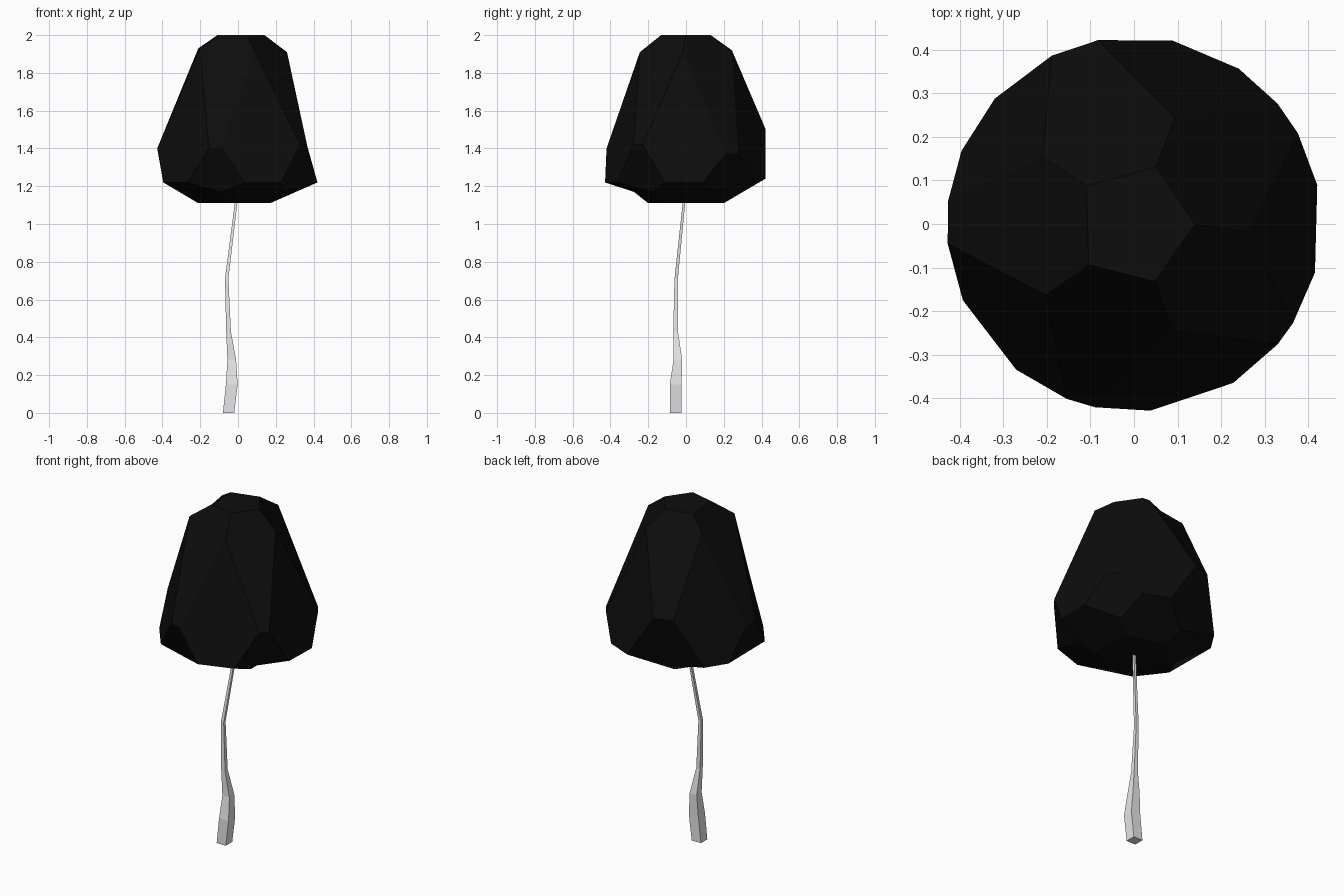
import bpy
import bmesh
from math import cos, sin, radians

default = bpy.data.objects.get("Cube")
if default:
    bpy.data.objects.remove(default, do_unlink=True)


def make_material(name, value):
    mat = bpy.data.materials.new(name)
    mat.use_nodes = True
    colour = (value, value, value, 1)
    mat.diffuse_color = colour
    bsdf = mat.node_tree.nodes["Principled BSDF"]
    bsdf.inputs["Base Color"].default_value = colour
    return mat


def finish(bm, name, material):
    """Turn a bmesh into a flat shaded object."""
    bmesh.ops.recalc_face_normals(bm, faces=bm.faces)
    mesh = bpy.data.meshes.new(name)
    bm.to_mesh(mesh)
    bm.free()
    mesh.materials.append(material)
    obj = bpy.data.objects.new(name, mesh)
    bpy.context.collection.objects.link(obj)
    return obj


def ring(bm, radius, angles, heights):
    """Vertices around the z axis at the given angles in degrees."""
    return [bm.verts.new((radius * cos(radians(a)), radius * sin(radians(a)), z))
            for a, z in zip(angles, heights)]


leaf_black = make_material("leaf black", 0.004)
trunk_grey = make_material("trunk pale grey", 0.8)

# Crown: five-sided faceted solid made of pentagons and hexagons
bm = bmesh.new()
top = ring(bm, 0.14, (0, 69, 141, 222, 290), [2] * 5)
shoulder = ring(bm, 0.26, (-4, 69, 144, 219, 290), (1.91, 1.92, 1.93, 1.93, 1.91))
side_heights = (1.37, 1.5, 1.4, 1.4, 1.42)
side_a = ring(bm, 0.43, (29, 101, 173, 249, 320), side_heights)
side_b = ring(bm, 0.43, (40, 116, 186, 258, 328), side_heights)
low_heights = (1.22, 1.24, 1.22, 1.22, 1.22)
low_a = ring(bm, 0.43, (-15, 56, 138, 204, 275), low_heights)
low_b = ring(bm, 0.43, (12, 78, 157, 231, 302), low_heights)
between = [36 + 72 * k for k in range(5)]
under = ring(bm, 0.29, between, [1.17] * 5)
base = ring(bm, 0.21, between, [1.11] * 5)

bm.faces.new(top)
bm.faces.new(base)
for k in range(5):
    n = (k + 1) % 5
    p = k - 1
    bm.faces.new((top[k], top[n], shoulder[n], side_b[k], side_a[k], shoulder[k]))
    bm.faces.new((shoulder[k], side_a[k], low_b[k], low_a[k], side_b[p]))
    bm.faces.new((side_a[k], side_b[k], low_a[n], under[k], low_b[k]))
    bm.faces.new((low_a[k], low_b[k], under[k], base[k], base[p], under[p]))
finish(bm, "crown", leaf_black)

# Trunk: square sections along a bent path (x, y, z, width)
sections = (
    (-0.05, -0.055, 0, 0.06),
    (-0.033, -0.055, 0.15, 0.062),
    (-0.033, -0.043, 0.28, 0.046),
    (-0.05, -0.055, 0.43, 0.025),
    (-0.06, -0.052, 0.71, 0.018),
    (-0.008, -0.009, 1.13, 0.013),
)
bm = bmesh.new()
loops = []
for x, y, z, width in sections:
    h = width / 2
    corners = ((-h, -h), (h, -h), (h, h), (-h, h))
    loops.append([bm.verts.new((x + dx, y + dy, z)) for dx, dy in corners])
for lower, upper in zip(loops, loops[1:]):
    for i in range(4):
        j = (i + 1) % 4
        bm.faces.new((lower[i], lower[j], upper[j], upper[i]))
bm.faces.new(loops[0])
bm.faces.new(loops[-1])
finish(bm, "trunk", trunk_grey)
